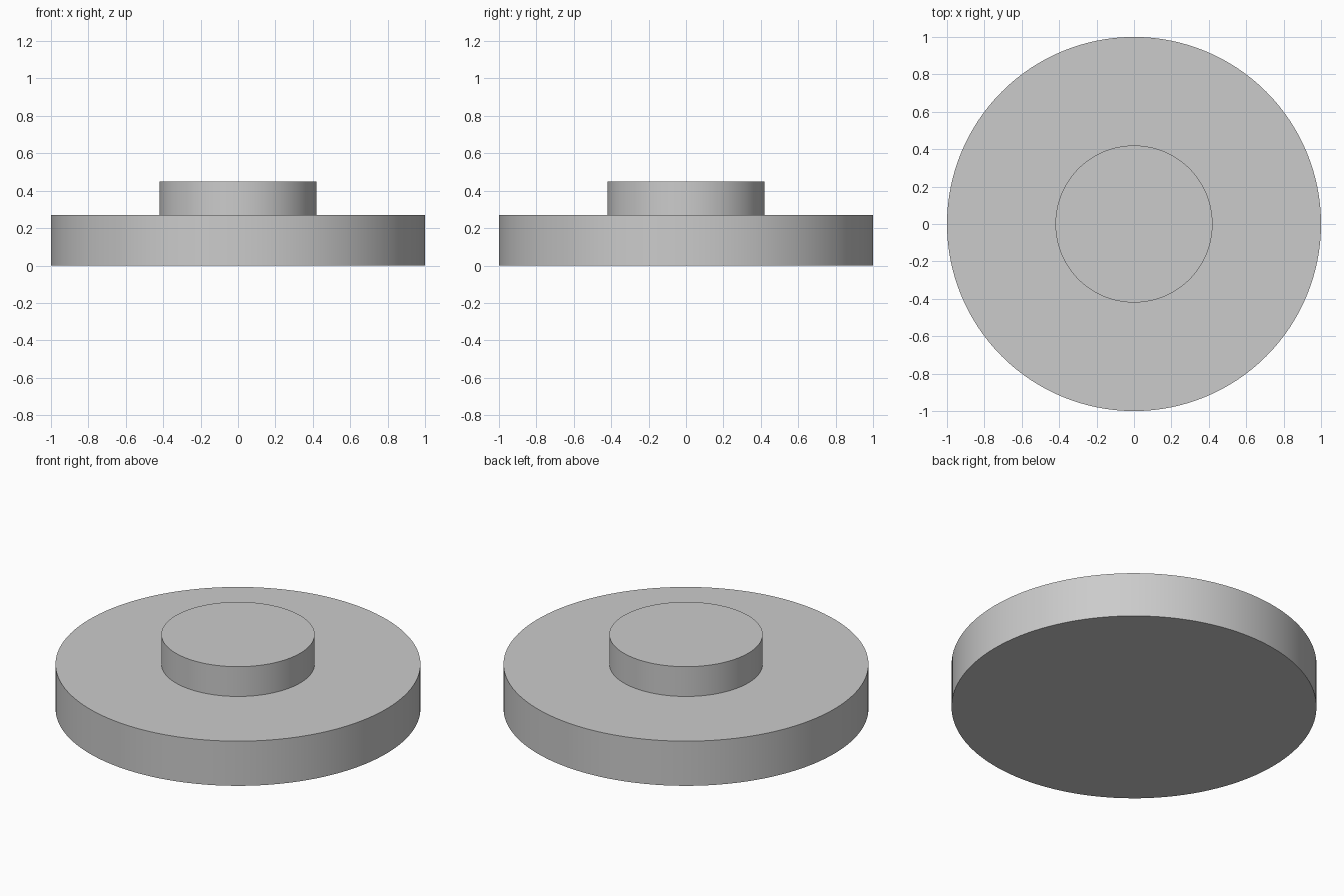
import bpy, bmesh, math

if "Cube" in bpy.data.objects:
    bpy.data.objects.remove(bpy.data.objects["Cube"])

SIDES = 128

# Stepped profile (radius, height), from the bottom rim to the top rim
PROFILE = [(1.0, 0.0), (1.0, 0.27), (0.42, 0.27), (0.42, 0.45)]

bm = bmesh.new()


def ring(radius, height):
    step = 2 * math.pi / SIDES
    return [bm.verts.new((radius * math.cos(i * step), radius * math.sin(i * step), height))
            for i in range(SIDES)]


# Walls and step between neighbouring rings
rings = [ring(r, z) for r, z in PROFILE]
for low, high in zip(rings, rings[1:]):
    for i in range(SIDES):
        j = (i + 1) % SIDES
        bm.faces.new((low[i], low[j], high[j], high[i]))

# Flat underside and top of the boss
bm.faces.new(rings[0][::-1])
bm.faces.new(rings[-1])

mesh = bpy.data.meshes.new("stepped_disc")
bm.to_mesh(mesh)
bm.free()
disc = bpy.data.objects.new("stepped_disc", mesh)
bpy.context.collection.objects.link(disc)

# Smooth walls with crisp rims
bpy.context.view_layer.objects.active = disc
disc.select_set(True)
bpy.ops.object.shade_smooth_by_angle(angle=math.radians(30))
